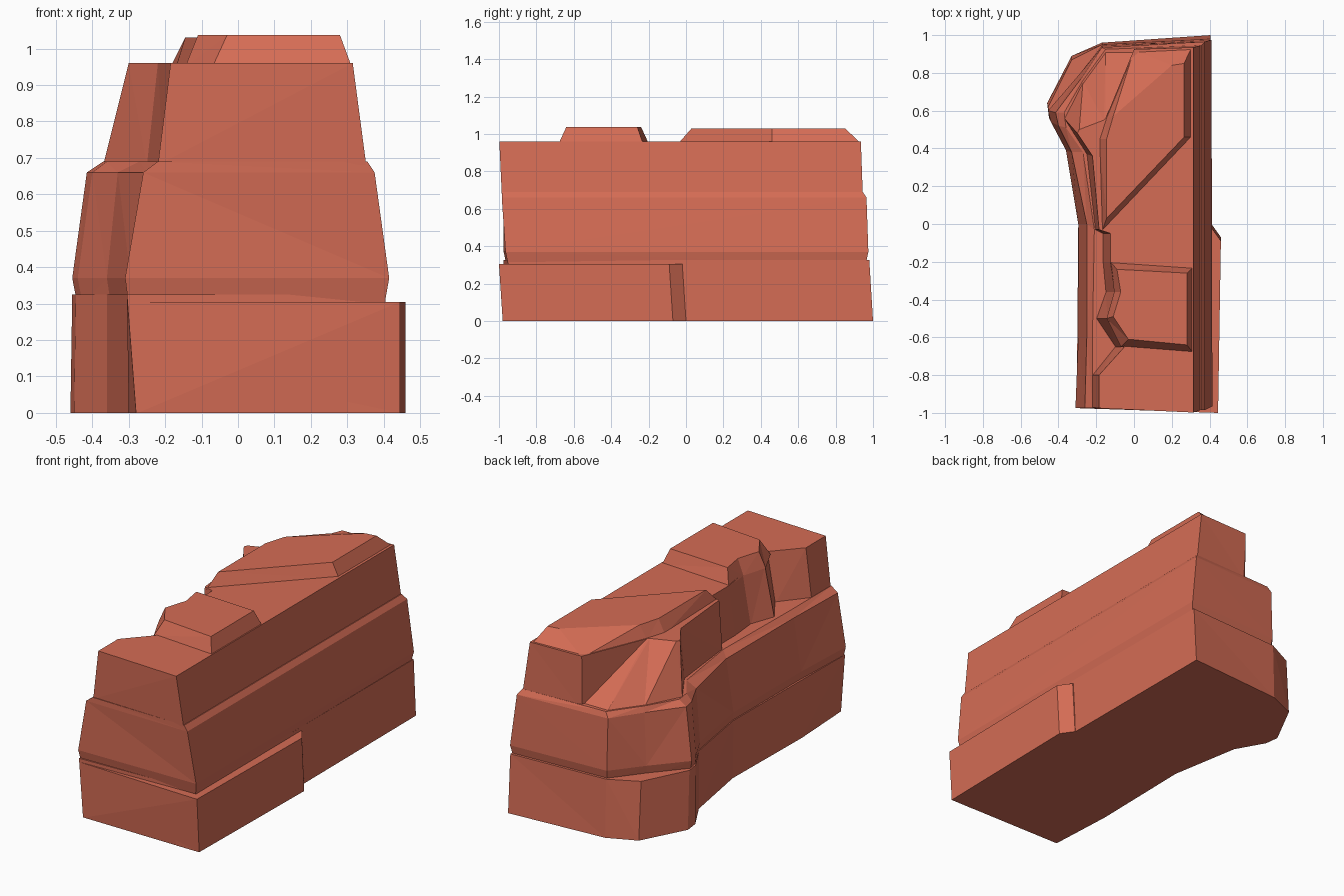
import bpy, bmesh

rock = bpy.data.materials.new("red_rock")
rock.diffuse_color = (0.66, 0.15, 0.09, 1)


def loft(name, rings):
    """Stack outlines [(z, [(x, y), ...]), ...] into a closed faceted solid."""
    bm = bmesh.new()
    loops = [[bm.verts.new((x, y, z)) for x, y in pts] for z, pts in rings]
    n = len(loops[0])
    for a, b in zip(loops, loops[1:]):
        for i in range(n):
            j = (i + 1) % n
            bm.faces.new((a[i], a[j], b[j], b[i]))
    bm.faces.new(loops[0][::-1])
    bm.faces.new(loops[-1])
    bmesh.ops.triangulate(bm, faces=bm.faces[:])
    bmesh.ops.recalc_face_normals(bm, faces=bm.faces[:])
    mesh = bpy.data.meshes.new(name)
    bm.to_mesh(mesh)
    bm.free()
    mesh.materials.append(rock)
    obj = bpy.data.objects.new(name, mesh)
    bpy.context.collection.objects.link(obj)
    return obj


# Bottom layer with the bulging back-left corner
foot = [(.41, -.97), (.405, 1), (-.17, .96), (-.33, .89), (-.46, .64),
        (-.45, .56), (-.36, .40), (-.29, 0), (-.30, -.6), (-.28, -.975)]
foot_top = [(.405, -.95), (.405, .98), (-.17, .95), (-.33, .87), (-.455, .62),
            (-.445, .55), (-.36, .40), (-.295, 0), (-.30, -.6), (-.305, -.975)]
loft("lower_layer", [(0, foot), (.325, foot_top)])

# Middle layer, tapering up to a bevelled ledge
mid_a = [(.415, -.965), (.41, .975), (-.17, .945), (-.30, .78), (-.455, .60),
         (-.44, .54), (-.36, .39), (-.295, 0), (-.295, -.6), (-.31, -.975)]
mid_b = [(.375, -.985), (.375, .965), (-.17, .935), (-.28, .77), (-.415, .59),
         (-.40, .52), (-.33, .38), (-.25, 0), (-.25, -.6), (-.26, -.975)]
mid_c = [(.355, -.985), (.355, .945), (-.15, .925), (-.27, .76), (-.37, .59),
         (-.36, .51), (-.27, .38), (-.21, -.03), (-.22, -.6), (-.22, -.975)]
neck = [(x * .97, y * .985) for x, y in mid_a]
loft("middle_layer", [(.30, neck), (.37, mid_a), (.66, mid_b), (.69, mid_c)])

# Upper layer: ramp at the back-left corner, recesses along the left
up_a = [(.352, -.985), (.352, .945), (.02, .93), (0, .92), (-.15, .92),
        (-.27, .755), (-.37, .56), (-.25, .37), (-.205, -.03), (-.165, -.05),
        (-.165, -.20), (-.15, -.36), (-.20, -.50), (-.10, -.65), (-.22, -.80),
        (-.22, -.97)]
up_b = [(.315, -.998), (.315, .935), (0, .925), (-.15, .56), (-.16, .55),
        (-.29, .50), (-.30, .48), (-.22, .36), (-.185, -.03), (-.125, -.05),
        (-.125, -.20), (-.10, -.36), (-.14, -.50), (-.05, -.65), (-.185, -.80),
        (-.185, -.975)]
loft("upper_layer", [(.68, up_a), (.96, up_b)])

# Raised blocks on the summit
loft("front_cap", [
    (.95, [(.312, -.68), (-.07, -.65), (-.145, -.50), (-.105, -.36), (-.125, -.20), (.312, -.23)]),
    (1.037, [(.28, -.64), (-.03, -.61), (-.11, -.49), (-.07, -.36), (-.09, -.24), (.28, -.26)])])
loft("rear_cap", [
    (.95, [(-.17, -.04), (.305, .46), (.305, .935), (.0, .92), (-.15, .56), (-.185, .45)]),
    (1.03, [(-.145, .03), (.265, .46), (.265, .85), (.20, .84), (-.11, .57), (-.145, .45)])])

# Low step along the front half of the right side
loft("side_step", [
    (0, [(.30, -.98), (.445, -.98), (.46, -.07), (.41, 0), (.30, 0)]),
    (.305, [(.30, -.99), (.445, -1), (.46, -.09), (.41, -.02), (.30, -.02)])])
loft("front_step", [
    (0, [(-.275, -.975), (.445, -.98), (.40, -.8), (-.2, -.8)]),
    (.305, [(-.30, -.975), (.445, -1), (.40, -.8), (-.2, -.8)])])
